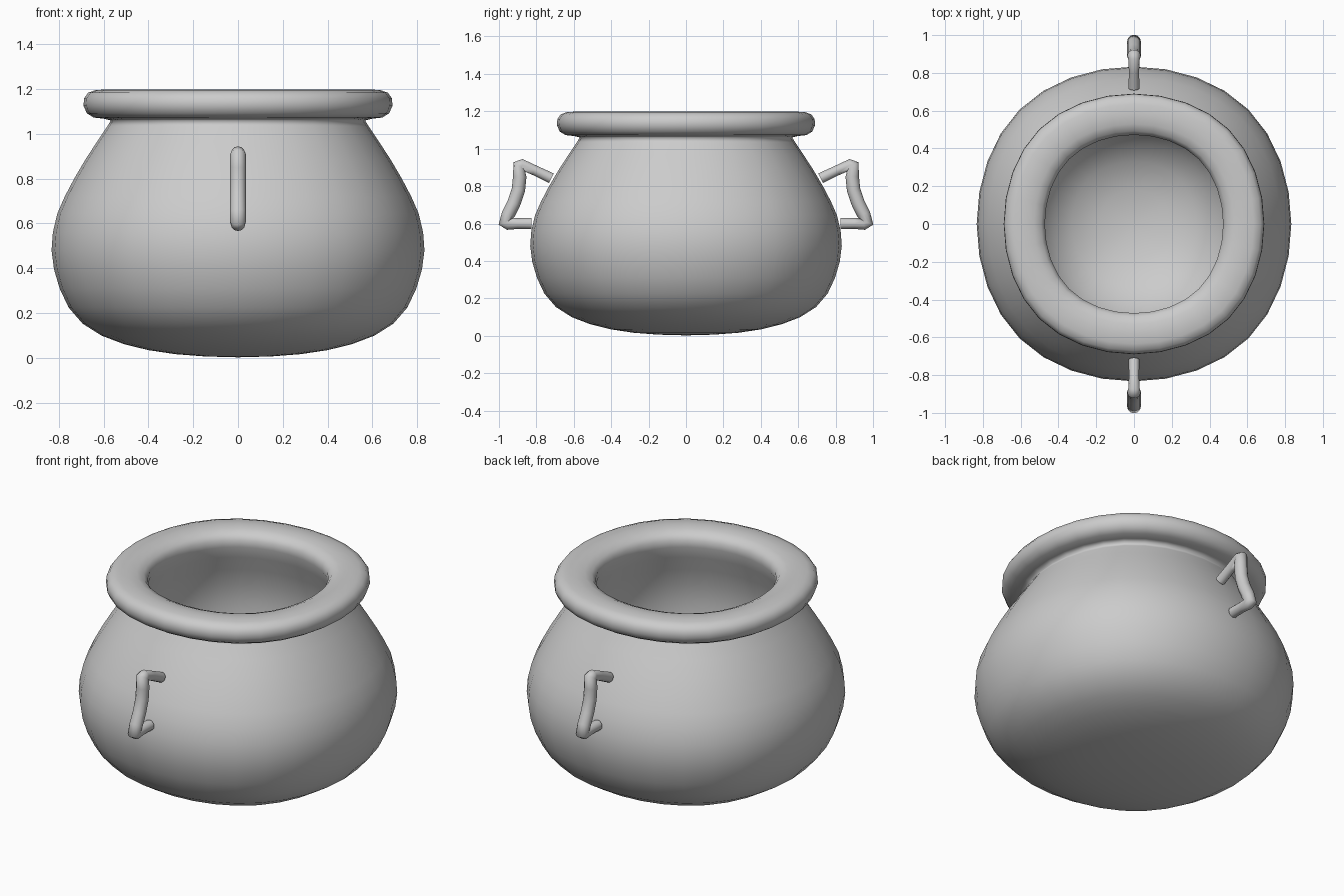
import bpy, bmesh, math

if "Cube" in bpy.data.objects:
    bpy.data.objects.remove(bpy.data.objects["Cube"])


def soft_ring(n=8):
    """Slightly squarish circle: cubic B-spline of a square, half width 1."""
    cage = [(1, -1), (1, 1), (-1, 1), (-1, -1)]
    pts = []
    for k in range(4):
        for i in range(n):
            t = i / n
            w = ((1 - t) ** 3, 3 * t**3 - 6 * t**2 + 4, -3 * t**3 + 3 * t**2 + 3 * t + 1, t**3)
            pts.append(tuple(sum(w[m] * cage[(k + m) % 4][a] for m in range(4)) / 6 / 0.9167
                             for a in range(2)))
    return pts


RING = soft_ring()
SEG = len(RING)


def lathe(name, profile):
    """Sweep an (r, z) profile around the ring."""
    bm = bmesh.new()
    rings = []
    for r, z in profile:
        if r == 0:
            rings.append([bm.verts.new((0, 0, z))] * SEG)
        else:
            rings.append([bm.verts.new((r * x, r * y, z)) for x, y in RING])
    for a, b in zip(rings, rings[1:]):
        for i in range(SEG):
            j = (i + 1) % SEG
            bm.faces.new(list(dict.fromkeys([a[i], a[j], b[j], b[i]])))
    bmesh.ops.recalc_face_normals(bm, faces=bm.faces)
    for f in bm.faces:
        f.smooth = True
    mesh = bpy.data.meshes.new(name)
    bm.to_mesh(mesh)
    bm.free()
    obj = bpy.data.objects.new(name, mesh)
    bpy.context.collection.objects.link(obj)
    return obj


def handle(name, side):
    """Bent bar in the y-z plane; points are (y, z, radius scale)."""
    path = [(0.72, 0.842, 0.8), (0.81, 0.885, 0.75), (0.875, 0.914, 0.85),
            (0.892, 0.908, 1.0), (0.889, 0.85, 1.0), (0.896, 0.78, 1.0),
            (0.92, 0.71, 1.0), (0.95, 0.65, 1.0), (0.968, 0.607, 1.0),
            (0.95, 0.598, 0.9), (0.90, 0.60, 0.8), (0.825, 0.60, 0.85)]
    curve = bpy.data.curves.new(name, 'CURVE')
    curve.dimensions = '3D'
    curve.bevel_depth = 0.036
    curve.bevel_resolution = 4
    curve.use_fill_caps = True
    spline = curve.splines.new('POLY')
    spline.points.add(len(path) - 1)
    for p, (y, z, s) in zip(spline.points, path):
        p.co = (0, side * y, z, 1)
        p.radius = s
    spline.use_smooth = True
    obj = bpy.data.objects.new(name, curve)
    bpy.context.collection.objects.link(obj)
    return obj


# Belly, from the base up to the neck
outside = [(0, 0.002), (0.15, 0.006), (0.28, 0.016), (0.40, 0.034), (0.51, 0.061),
           (0.61, 0.099), (0.695, 0.153), (0.757, 0.225), (0.797, 0.31), (0.822, 0.395),
           (0.833, 0.48), (0.827, 0.56), (0.807, 0.645), (0.774, 0.72), (0.732, 0.80),
           (0.682, 0.885), (0.63, 0.965), (0.583, 1.035), (0.568, 1.06)]

# Thick rounded rim
rim = [(0.60, 1.068), (0.645, 1.073), (0.675, 1.092), (0.69, 1.125), (0.688, 1.158),
       (0.67, 1.184), (0.635, 1.196), (0.58, 1.199), (0.53, 1.194), (0.492, 1.178),
       (0.472, 1.15)]

# Rounded hollow inside
inside = [(0.473, 1.11), (0.495, 1.04), (0.53, 0.95), (0.56, 0.85), (0.575, 0.74),
          (0.57, 0.62), (0.545, 0.50), (0.50, 0.39), (0.43, 0.29), (0.33, 0.21),
          (0.18, 0.155), (0, 0.14)]
lathe("pot_body", outside + rim + inside)

# Handles front and back
handle("front_handle", -1)
handle("back_handle", 1)
